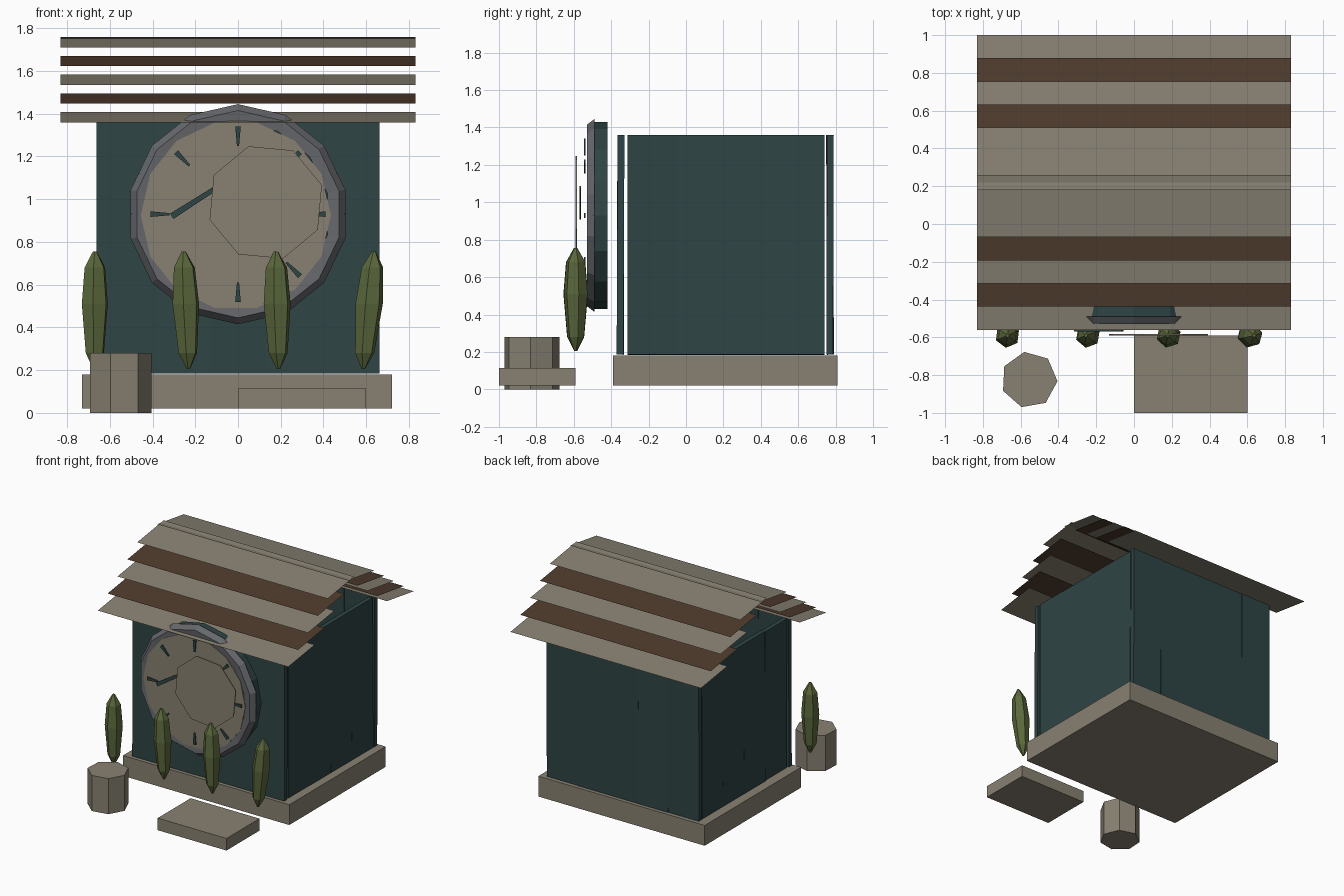
import bpy, bmesh, math, random
from mathutils import Matrix, Vector

random.seed(4)
cube = bpy.data.objects.get("Cube")
if cube:
    bpy.data.objects.remove(cube, do_unlink=True)


def material(name, *srgb):
    col = [((c / 255 + 0.055) / 1.055) ** 2.4 for c in srgb] + [1]
    m = bpy.data.materials.new(name)
    m.use_nodes = True
    m.diffuse_color = col
    m.node_tree.nodes["Principled BSDF"].inputs["Base Color"].default_value = col
    return m


BEIGE = material("weathered beige", 136, 129, 114)
BROWN = material("dark brown", 79, 59, 45)
TEAL = material("deep teal", 46, 68, 68)
GREEN = material("leaf green", 91, 104, 60)
GREY = material("metal grey", 102, 103, 107)


def finish(name, bm, mat):
    bmesh.ops.recalc_face_normals(bm, faces=bm.faces)
    me = bpy.data.meshes.new(name)
    bm.to_mesh(me)
    bm.free()
    me.materials.append(mat)
    ob = bpy.data.objects.new(name, me)
    bpy.context.collection.objects.link(ob)
    return ob


def box(name, lo, hi, mat, tilt=None):
    lo, hi = Vector(lo), Vector(hi)
    bm = bmesh.new()
    m = Matrix.Translation((lo + hi) / 2)
    if tilt:
        m = m @ Matrix.Rotation(tilt[0], 4, tilt[1])
    bmesh.ops.create_cube(bm, size=1, matrix=m @ Matrix.Diagonal((*(hi - lo), 1)))
    return finish(name, bm, mat)


def lathe(name, profile, sides, mat, centre, axis="Z", closed=False, phase=0, lean=0):
    """Rings of (radius, height) joined into a solid; axis Y makes it face the front."""
    bm = bmesh.new()
    rings = []
    for r, h in profile:
        ring = []
        for i in range(sides):
            a = phase + math.tau * i / sides
            u, v = r * math.cos(a), r * math.sin(a)
            p = (u + lean * h, v, h) if axis == "Z" else (u, h, v)
            ring.append(bm.verts.new(Vector(p) + Vector(centre)))
        rings.append(ring)
    pairs = list(zip(rings, rings[1:]))
    if closed:
        pairs.append((rings[-1], rings[0]))
    else:
        bm.faces.new(rings[0])
        bm.faces.new(rings[-1])
    for a, b in pairs:
        for i in range(sides):
            j = (i + 1) % sides
            bm.faces.new((a[i], a[j], b[j], b[i]))
    return finish(name, bm, mat)


# Foundation and front step
box("foundation", (-0.73, -0.39, 0.02), (0.72, 0.81, 0.18), BEIGE)
box("front_step", (0.0, -1.0, 0.02), (0.6, -0.59, 0.115), BEIGE)

# Plank walls, each board slightly crooked
for side, y in (("front", -0.35), ("back", 0.77)):
    for i in range(5):
        x = -0.66 + 0.264 * i
        box(f"{side}_plank_{i + 1}", (x - 0.003, y - 0.018, 0.185), (x + 0.267, y + 0.018, 1.36),
            TEAL, (random.uniform(-0.006, 0.006), "X"))
for side, x in (("left", 0.64), ("right", -0.64)):
    for i in range(4):
        y = -0.31 + 0.262 * i
        box(f"{side}_plank_{i + 1}", (x - 0.018, y - 0.003, 0.185), (x + 0.018, y + 0.265, 1.36),
            TEAL, (random.uniform(-0.008, 0.008), "Y"))

# Overlapping roof boards on both slopes, alternating colours
for side, mirror in (("front", 1), ("back", -1)):
    for i in range(5):
        y, z = -0.78 + 0.1225 * i, 1.36 + 0.0875 * i
        bm = bmesh.new()
        corners = [(-0.83, y, z), (0.83, y, z), (0.83, y + 0.33, z + 0.048), (-0.83, y + 0.33, z + 0.048)]
        bm.faces.new([bm.verts.new((px, 0.22 + mirror * py, pz)) for px, py, pz in corners])
        finish(f"{side}_roof_board_{i + 1}", bm, BROWN if i % 2 else BEIGE)

# Clock drum, bezel and dial
CZ = 0.93
lathe("clock_drum", [(0.5, -0.495), (0.5, -0.42)], 16, TEAL, (0, 0, CZ), "Y")
lathe("clock_bezel", [(0.515, -0.49), (0.485, -0.53), (0.43, -0.525), (0.45, -0.485)],
      14, GREY, (0, 0, CZ), "Y", closed=True, phase=math.pi / 2)
lathe("clock_dial", [(0.445, -0.53), (0.445, -0.505)], 14, BEIGE, (-0.01, 0, CZ - 0.005), "Y")
lathe("small_disc", [(0.275, -0.59), (0.275, -0.583)], 8, BEIGE, (0.13, 0, 0.985), "Y", phase=0.3)


def wedge(name, start, end, w0, w1, y):
    a, b = Vector((start[0], y, start[1])), Vector((end[0], y, end[1]))
    n = (b - a).cross(Vector((0, 1, 0))).normalized()
    bm = bmesh.new()
    face = bm.faces.new([bm.verts.new(p) for p in (a - n * w0, b - n * w1, b + n * w1, a + n * w0)])
    out = bmesh.ops.extrude_face_region(bm, geom=[face])
    moved = [v for v in out["geom"] if isinstance(v, bmesh.types.BMVert)]
    bmesh.ops.translate(bm, verts=moved, vec=(0, 0.009, 0))
    finish(name, bm, TEAL)


# Hour marks and hand
for i in range(8):
    a = math.tau * i / 8
    c, s = math.cos(a), math.sin(a)
    wedge(f"hour_mark_{i + 1}", (0.32 * c, CZ + 0.32 * s), (0.41 * c, CZ + 0.41 * s), 0.005, 0.013, -0.545)
wedge("clock_hand", (-0.31, 0.92), (-0.06, 1.08), 0.015, 0.01, -0.57)

# Row of slim shrubs
shrub = [(0.008, -0.275), (0.046, -0.2), (0.066, 0.03), (0.052, 0.2), (0.01, 0.275)]
for i, lean in enumerate((0.0, -0.04, -0.02, 0.09)):
    lathe(f"shrub_{i + 1}", shrub, 6, GREEN, (-0.67 + 0.427 * i, -0.59, 0.48), phase=0.4 + i, lean=lean)

# Stump beside the step
lathe("stump", [(0.15, 0), (0.15, 0.28)], 7, BEIGE, (-0.555, -0.825, 0), phase=-0.05)
